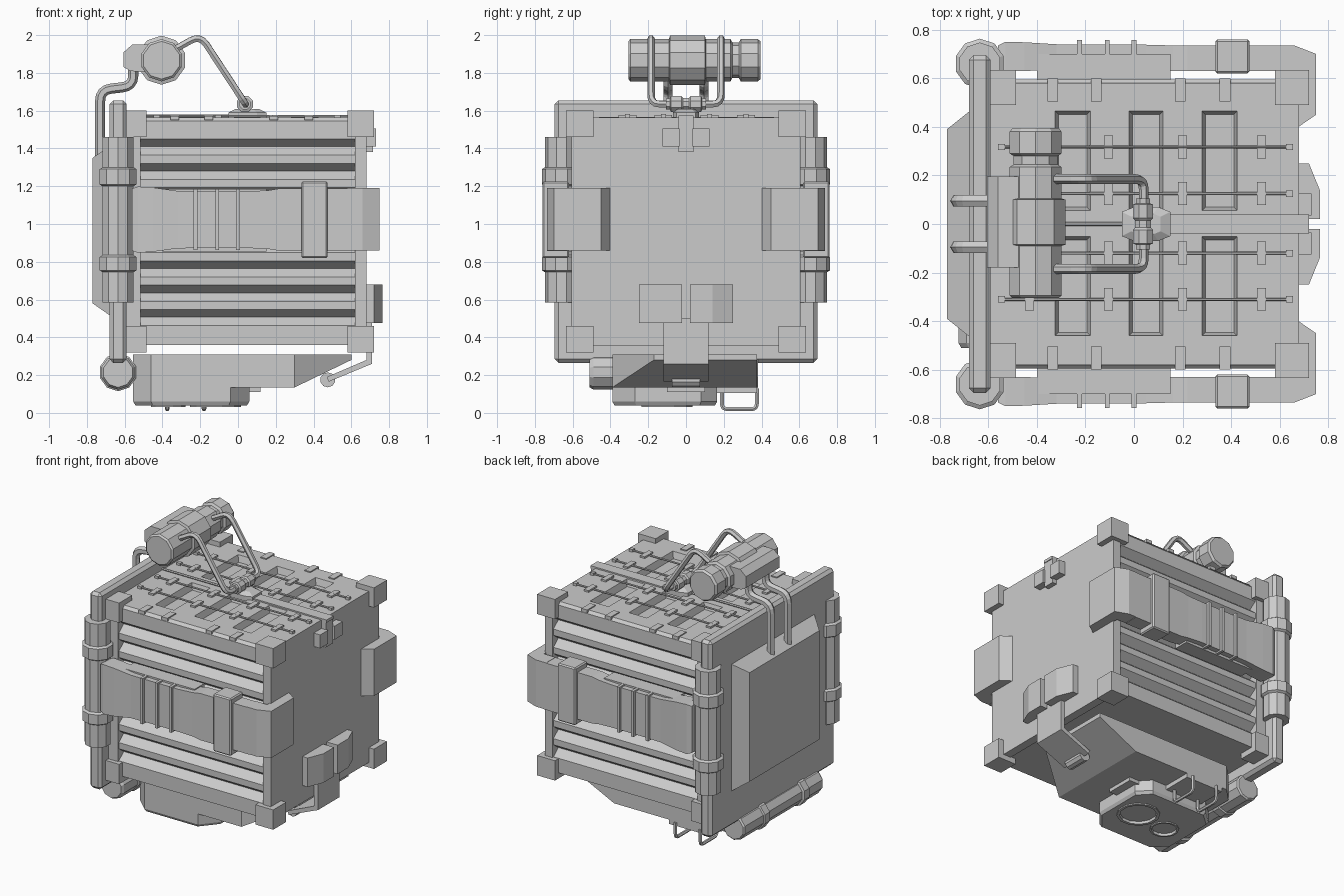
import bpy, bmesh, math
from mathutils import Vector

if "Cube" in bpy.data.objects:
    bpy.data.objects.remove(bpy.data.objects["Cube"])

grey = bpy.data.materials.new("plain_grey")
grey.diffuse_color = (0.6, 0.6, 0.6, 1)
grey.use_nodes = True
grey.node_tree.nodes["Principled BSDF"].inputs["Base Color"].default_value = grey.diffuse_color


def finish(name, bm):
    bmesh.ops.recalc_face_normals(bm, faces=bm.faces)
    me = bpy.data.meshes.new(name)
    bm.to_mesh(me)
    bm.free()
    me.materials.append(grey)
    ob = bpy.data.objects.new(name, me)
    bpy.context.collection.objects.link(ob)
    return ob


def loft(name, rings):
    """Skin a list of equal-length vertex rings and cap both ends."""
    bm = bmesh.new()
    vs = [[bm.verts.new(p) for p in r] for r in rings]
    n = len(rings[0])
    for a, b in zip(vs, vs[1:]):
        for i in range(n):
            bm.faces.new((a[i], a[(i + 1) % n], b[(i + 1) % n], b[i]))
    bm.faces.new(vs[0])
    bm.faces.new(vs[-1])
    return finish(name, bm)


def place(axis, a, u, v):
    return {'x': (a, u, v), 'y': (u, a, v), 'z': (u, v, a)}[axis]


def prism(name, pts, axis, a, b):
    return loft(name, [[place(axis, t, u, v) for u, v in pts] for t in (a, b)])


def box(name, x0, x1, y0, y1, z0, z1, bevel=0):
    ob = prism(name, [(x0, y0), (x1, y0), (x1, y1), (x0, y1)], 'z', z0, z1)
    if bevel:
        m = ob.modifiers.new("bevel", 'BEVEL')
        m.width, m.segments = bevel, 1
    return ob


def turned(name, profile, axis, cu, cv, n=10):
    """Faceted round part: profile holds (position along axis, radius)."""
    ang = [2 * math.pi * (i + 0.5) / n for i in range(n)]
    return loft(name, [[place(axis, t, cu + r * math.cos(a), cv + r * math.sin(a))
                        for a in ang] for t, r in profile])


def tube(name, pts, r, bend=0.05):
    """Bent pipe with rounded corners."""
    pts = [Vector(p) for p in pts]
    path = [pts[0]]
    for a, b, c in zip(pts, pts[1:], pts[2:]):
        p = b + (a - b).normalized() * min(bend, (a - b).length * .45)
        q = b + (c - b).normalized() * min(bend, (c - b).length * .45)
        path += [p * (1 - t) ** 2 + b * 2 * t * (1 - t) + q * t * t for t in (0, .25, .5, .75, 1)]
    path.append(pts[-1])
    cu = bpy.data.curves.new(name, 'CURVE')
    cu.dimensions = '3D'
    cu.bevel_depth, cu.bevel_resolution, cu.use_fill_caps = r, 1, True
    sp = cu.splines.new('POLY')
    sp.points.add(len(path) - 1)
    for s, p in zip(sp.points, path):
        s.co = (*p, 1)
    sp.use_smooth = False
    cu.materials.append(grey)
    bpy.context.collection.objects.link(bpy.data.objects.new(name, cu))


# Crate core, right wall and backing plate
box("crate_core", -.59, .63, -.52, .52, .36, 1.51)
box("right_wall", .62, .68, -.605, .605, .355, 1.565)
box("backing_plate", -.68, -.59, -.695, .695, .265, 1.655, .02)
loft("back_bump", [[(x, y * w, 0.965 + z * h) for y, z in ((-1, -1), (1, -1), (1, 1), (-1, 1))]
                   for x, w, h in ((-.67, .47, .455), (-.77, .39, .385))])

# Louvred sides, frame posts, corner blocks
for s in (-1, 1):
    prof = [(.5, 1.565), (.575, 1.565), (.595, 1.545)]
    for k in range(8):
        z = 1.45 - .129 * k
        prof += [(.595, z), (.54, z - .04), (.595, z - .085)]
    prof += [(.595, .36), (.5, .36)]
    prism("louvred_side", [(s * y, z) for y, z in prof], 'x', -.53, .63)
    box("frame_post", -.59, -.515, *sorted((s * .5, s * .605)), .36, 1.565)
    for z0, z1 in ((.32, .46), (1.46, 1.6)):
        for x0, x1 in ((-.59, -.485), (.58, .72)):
            box("corner_block", x0, x1, *sorted((s * .49, s * .635)), z0, z1)
    for x in (-.335, -.155, .19, .375):
        box("edge_tab", x - .022, x + .022, *sorted((s * .505, s * .6)), 1.55, 1.573)

# Top panel with six sunken pockets
xs = [-.59, -.325, -.18, -.02, .12, .28, .425, .63]
ys = [-.58, -.46, -.052, .055, .465, .58]
bm = bmesh.new()
g = [[bm.verts.new((x, y, 1.5655)) for y in ys] for x in xs]
pockets = []
for i in range(len(xs) - 1):
    for j in range(len(ys) - 1):
        f = bm.faces.new((g[i][j], g[i + 1][j], g[i + 1][j + 1], g[i][j + 1]))
        if i % 2 and j % 2:
            pockets.append(f)
bm.normal_update()
bmesh.ops.inset_individual(bm, faces=pockets, thickness=.02, depth=-.045)
finish("top_panel", bm)

# Lashing rods with clips
for y in (.317, .125, -.12, -.31):
    tube("lashing_rod", [(-.55, y, 1.573), (.65, y, 1.573)], .006)
    for x in (-.545, .64):
        box("rod_end", x - .014, x + .014, y - .013, y + .013, 1.555, 1.583)
    for x in (-.43, -.105, .2, .525):
        box("rod_clip", x - .018, x + .018, y - .047, y + .047, 1.555, 1.578)

# Centre strap over the top edge with its clasp
box("centre_strap", .05, .72, -.04, .04, 1.555, 1.575)
box("centre_strap_drop", .67, .715, -.04, .04, 1.38, 1.575)
tube("centre_rod", [(-.59, 0, 1.572), (0, 0, 1.572)], .008)
for s in (-1, 1):
    box("clasp_half", .67, .73, *sorted((s * .035, s * .125)), 1.41, 1.505)

# Corner columns with collars
for s in (-1, 1):
    turned("corner_column", [(.585, .087), (.745, .087), (.755, .103), (.825, .103), (.835, .087),
                             (1.2, .087), (1.21, .103), (1.29, .103), (1.3, .087), (1.46, .087)],
           'z', -.635, s * .66)

# Side straps wrapping the right corners
for s in (-1, 1):
    rings = []
    for x, yi, yo, h in ((-.56, .65, .735, .165), (-.53, .63, .75, .175), (-.45, .63, .748, .17),
                         (-.32, .635, .74, .152), (-.18, .635, .738, .15), (.05, .635, .738, .15),
                         (.16, .63, .735, .155), (.22, .63, .735, .165), (.6, .63, .735, .165)):
        rings.append([(x, s * y, 1.023 + z) for y, z in ((yi, -h), (yo, -h), (yo, h), (yi, h))])
    loft("side_strap", rings)
    box("strap_backing", -.4, .15, *sorted((s * .59, s * .7)), .855, 1.185)
    for x in (-.225, -.11, 0):
        box("strap_rib", x - .01, x + .01, *sorted((s * .63, s * .758)), .862, 1.184)
    box("strap_buckle", .335, .475, *sorted((s * .62, s * .76)), .82, 1.225, .008)
    prism("corner_clamp", [(x, s * y) for x, y in ((.58, .63), (.58, .735), (.66, .735), (.75, .7),
                                                   (.75, .45), (.67, .395), (.67, .63))], 'z', .86, 1.19)

# Lower right bracket with hanging strap and roll
for s in (-1, 1):
    prism("bracket_half", [(x, s * y) for x, y in ((.67, .02), (.765, .02), (.765, .14), (.72, .25), (.67, .25))],
          'z', .475, .68)
prism("hanging_strap", [(.68, .5), (.71, .5), (.71, .26), (.48, .165), (.47, .19), (.68, .28)], 'y', -.12, .12)
turned("strap_roll", [(-.075, .04), (.075, .04)], 'y', .475, .175)

# Underside tray: full-height deck with sloped, clipped nose
plan = [(-.46, -.39), (.3, -.39), (.6, -.17), (.6, .375), (.3, .375), (-.46, .375), (-.555, .28), (-.555, -.3)]
bm = bmesh.new()
top = [bm.verts.new((x, y, .31)) for x, y in plan]
bot = [bm.verts.new((x, y, .28 if x > .5 else .135)) for x, y in plan]
for i in range(8):
    j = (i + 1) % 8
    bm.faces.new((top[i], top[j], bot[j], bot[i]))
bm.faces.new(top)
bm.faces.new(bot[1:5])
bm.faces.new([bot[i] for i in (0, 1, 4, 5, 6, 7)])
finish("tray_deck", bm)

# Tray sump with two round lens wells
low = [(-.46, -.39), (-.04, -.39), (.06, -.27), (.06, .08), (-.02, .165), (-.46, .165), (-.555, .08), (-.555, -.3)]
sump = loft("tray_sump", [[(x, y, .14) for x, y in low], [(x, y, .06) for x, y in low],
                          [(-.25 + (x + .25) * .96, -.11 + (y + .11) * .96, .04) for x, y in low]])
for x, y, r in ((-.12, -.1, .14), (-.37, -.14, .095)):
    well = turned("lens_well_cutter", [(.02, r * .86), (.095, r * .86)], 'z', x, y, 12)
    well.hide_render = True
    well.hide_viewport = True
    cut = sump.modifiers.new("well", 'BOOLEAN')
    cut.operation, cut.object, cut.solver = 'DIFFERENCE', well, 'EXACT'
    turned("lens_ring", [(.05, r), (.032, r), (.032, r * .86), (.09, r * .82)], 'z', x, y, 12)
box("tray_step", .03, .12, -.1, .1, .11, .14)
box("handle_pad", -.42, -.13, .15, .375, .105, .14)
for x in (-.375, -.18):
    tube("tray_handle", [(x, .19, .13), (x, .19, .02), (x, .375, .02), (x, .375, .13)], .012, .03)

# Lower back tank
turned("back_tank", [(-.51, .08), (-.49, .092), (-.34, .092), (-.335, .1), (-.28, .1), (-.275, .085),
                     (.1, .085), (.105, .1), (.16, .1), (.165, .09), (.37, .09), (.38, .08)], 'y', -.635, .215)

# Lamp barrel with bracket
turned("lamp_barrel", [(-.305, .1), (-.295, .112), (-.09, .112), (-.085, .13), (.1, .13), (.105, .112),
                       (.235, .112), (.245, .095), (.28, .095), (.29, .112), (.38, .112), (.395, .1)],
       'y', -.405, 1.867)
prism("lamp_bracket", [(-.605, 1.83), (-.57, 1.81), (-.45, 1.8), (-.4, 1.95), (-.56, 1.95), (-.605, 1.91)],
      'y', -.18, .195)

# Pivot on the top and the two supporting arms
loft("pivot_base", [[(.05 + x * w, y * w, z) for x, y in ((-.1, -.05), (-.05, -.07), (.05, -.07), (.1, -.05),
                                                         (.1, .05), (.05, .07), (-.05, .07), (-.1, .05))]
                    for z, w in ((1.555, 1), (1.59, 1), (1.61, .6))])
turned("pivot_pin", [(-.105, .032), (-.085, .032), (-.08, .045), (-.025, .045), (-.015, .036), (.015, .036),
                     (.025, .045), (.08, .045), (.085, .032), (.105, .032)], 'y', .037, 1.635, 8)
for s in (-1, 1):
    tube("lamp_arm", [(.04, s * .09, 1.635), (.04, s * .185, 1.635), (-.2, s * .185, 2.0),
                      (-.36, s * .185, 1.91)], .02, .06)
    tube("back_hose", [(-.555, s * .095, 1.85), (-.555, s * .095, 1.73), (-.73, s * .095, 1.71),
                       (-.73, s * .095, 1.3)], .027, .06)
